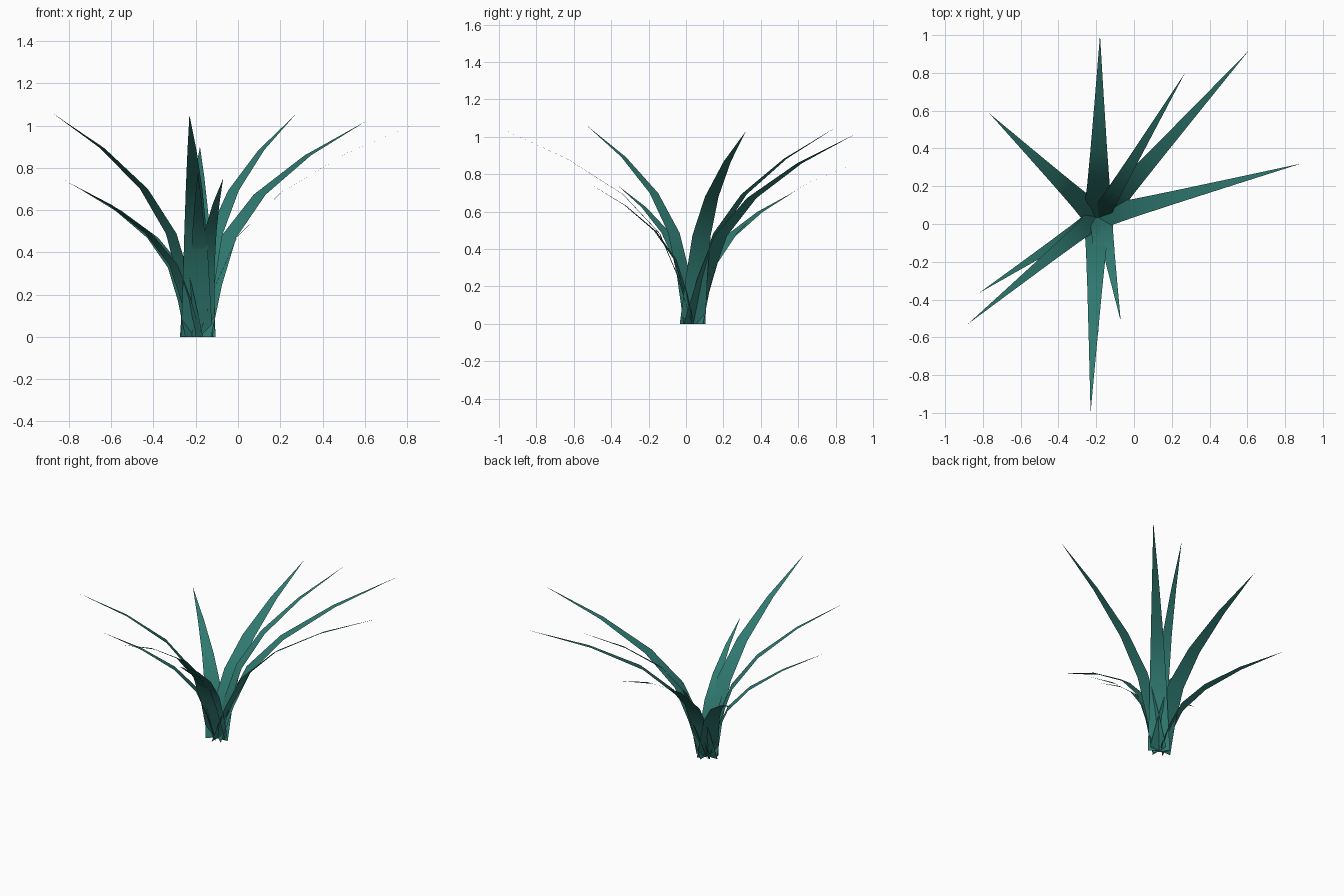
import bpy
import bmesh
from mathutils import Matrix, Vector

cube = bpy.data.objects.get("Cube")
if cube:
    bpy.data.objects.remove(cube, do_unlink=True)

# Single leaf colour
green = bpy.data.materials.new("deep_teal_green")
green.use_nodes = True
leaf_colour = (0.029, 0.195, 0.165, 1.0)
green.diffuse_color = leaf_colour
green.node_tree.nodes["Principled BSDF"].inputs["Base Color"].default_value = leaf_colour

# Shared arching profile: (outward fraction, height fraction, width fraction)
PROFILE = [
    (0.0, 0.0, 1.3),
    (0.075, 0.24, 1.1),
    (0.17, 0.46, 0.93),
    (0.36, 0.66, 0.69),
    (0.65, 0.842, 0.37),
]


def make_blade(name, base, tip, width, yaw=0.0):
    """Flat tapering leaf that leans out of the clump and arches to a point."""
    start = Vector((base[0], base[1], 0))
    end = Vector(tip)
    reach = Vector((end.x - start.x, end.y - start.y, 0))
    side = Vector((-reach.y, reach.x, 0)).normalized() * width / 2
    side.rotate(Matrix.Rotation(yaw, 3, "Z"))

    bm = bmesh.new()
    previous = None
    for outward, height, taper in PROFILE:
        centre = start + reach * outward + Vector((0, 0, end.z * height))
        pair = [bm.verts.new(centre + side * taper),
                bm.verts.new(centre - side * taper)]
        if previous:
            bm.faces.new((previous[0], previous[1], pair[1], pair[0]))
        previous = pair
    bm.faces.new((previous[0], previous[1], bm.verts.new(end)))
    for face in bm.faces:
        face.smooth = True

    mesh = bpy.data.meshes.new(name)
    bm.to_mesh(mesh)
    bm.free()
    mesh.materials.append(green)
    blade = bpy.data.objects.new(name, mesh)
    bpy.context.collection.objects.link(blade)
    return blade


# Leaves crossing at the clump's centre: name, base, tip, width
make_blade("back_leaf", (-0.19, 0.035), (-0.18, 1.0, 0.90), 0.13)
make_blade("back_left_inner_leaf", (-0.185, 0.035), (0.27, 0.80, 1.05), 0.085)
make_blade("back_left_outer_leaf", (-0.18, 0.035), (0.605, 0.915, 1.02), 0.11)
make_blade("left_leaf", (-0.185, 0.035), (0.885, 0.32, 1.03), 0.105, yaw=-0.27)
make_blade("front_short_leaf", (-0.165, 0.035), (-0.07, -0.515, 0.75), 0.085)
make_blade("front_hidden_leaf", (-0.185, 0.035), (-0.19, -0.58, 0.78), 0.08)
make_blade("front_long_leaf", (-0.195, 0.035), (-0.23, -1.0, 1.05), 0.115)
make_blade("front_right_long_leaf", (-0.2, 0.03), (-0.88, -0.53, 1.06), 0.085)
make_blade("front_right_short_leaf", (-0.2, 0.035), (-0.82, -0.365, 0.74), 0.08)
make_blade("back_right_leaf", (-0.2, 0.04), (-0.765, 0.585, 0.71), 0.11)
